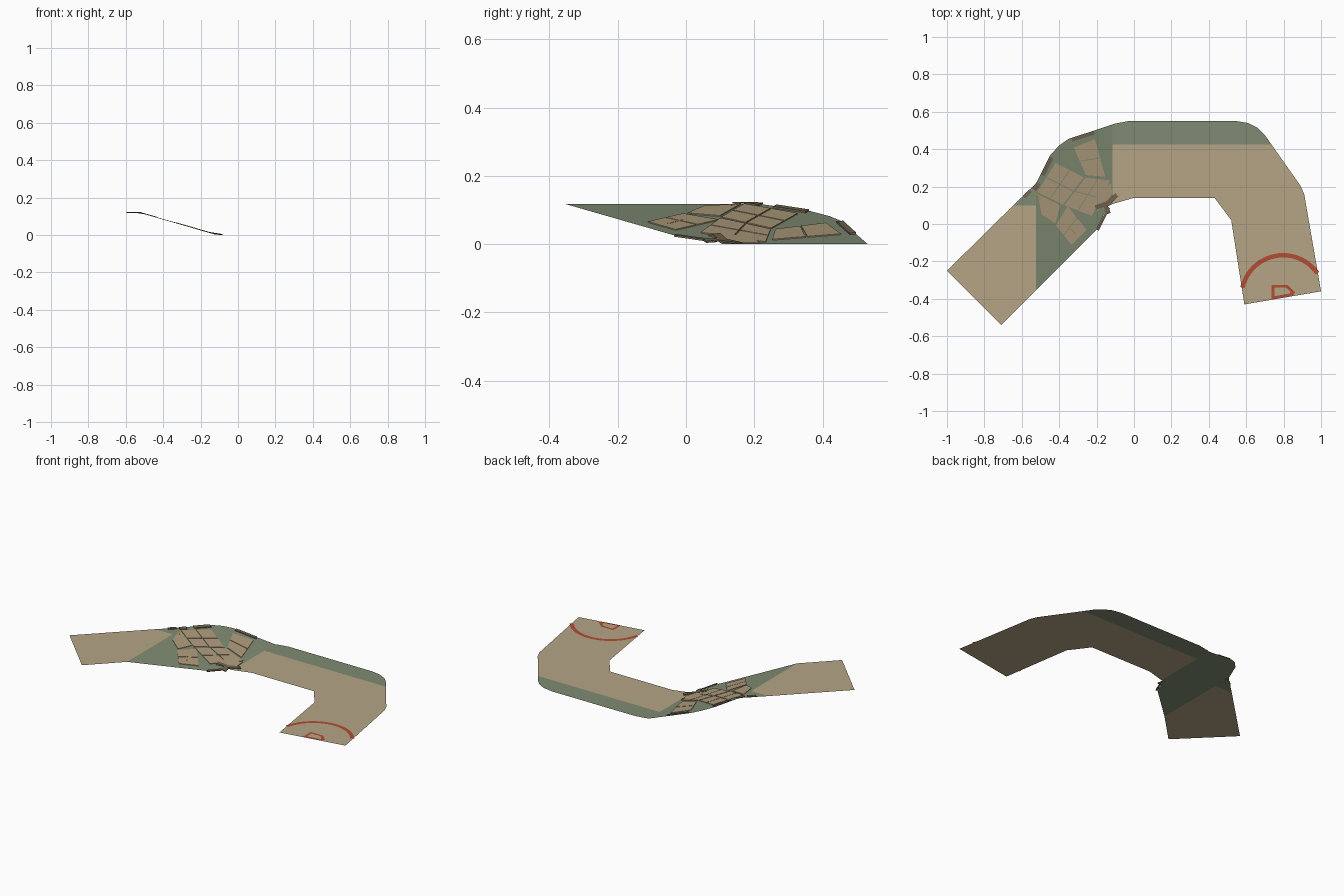
import bpy, bmesh, math
from mathutils import Vector

cube = bpy.data.objects.get("Cube")
if cube:
    bpy.data.objects.remove(cube)

TOP = 0.118          # height of the upper landing
X_HI, X_LO = -0.525, -0.115   # ramp ends


def material(name, rgb):
    m = bpy.data.materials.new(name)
    m.use_nodes = True
    m.diffuse_color = (*rgb, 1)
    m.node_tree.nodes["Principled BSDF"].inputs["Base Color"].default_value = (*rgb, 1)
    return m


SAND = material("sand", (0.46, 0.375, 0.24))
GRASS = material("grass", (0.215, 0.26, 0.17))
SLAB = material("slab_stone", (0.43, 0.335, 0.205))
ROCK = material("dark_rock", (0.17, 0.13, 0.085))
RED = material("red_paint", (0.45, 0.075, 0.033))
OCHRE = material("ochre", (0.43, 0.26, 0.09))


def ground(x):
    t = (X_LO - x) / (X_LO - X_HI)
    return TOP * min(1, max(0, t))


def build(name, polys, mat, lift=0.0, thick=0.0):
    """Flat polygons draped on the ground, optionally with thickness."""
    bm = bmesh.new()
    for poly in polys:
        f = bm.faces.new([bm.verts.new((x, y, ground(x) + lift)) for x, y in poly])
        f.normal_update()
        if f.normal.z < 0:
            f.normal_flip()
        if thick:
            base = bmesh.ops.extrude_face_region(bm, geom=[f])
            up = [v for v in base["geom"] if isinstance(v, bmesh.types.BMVert)]
            bmesh.ops.translate(bm, verts=up, vec=(0, 0, thick))
    if thick:
        bmesh.ops.recalc_face_normals(bm, faces=bm.faces)
    me = bpy.data.meshes.new(name)
    bm.to_mesh(me)
    bm.free()
    ob = bpy.data.objects.new(name, me)
    me.materials.append(mat)
    bpy.context.collection.objects.link(ob)
    return ob


def strip(path, width):
    """Quads along a path, offset to its right-hand side."""
    pts = [Vector(p) for p in path]
    offs = []
    for i, p in enumerate(pts):
        d = (pts[min(i + 1, len(pts) - 1)] - pts[max(i - 1, 0)]).normalized()
        offs.append(p + Vector((d.y, -d.x)) * width)
    return [(pts[i], pts[i + 1], offs[i + 1], offs[i]) for i in range(len(pts) - 1)]


def paving(corners, nu, nv, gap=0.025):
    """Split a four-cornered patch into slabs with narrow joints."""
    a, b, c, d = [Vector(p) for p in corners]

    def at(u, v):
        return a.lerp(b, u).lerp(d.lerp(c, u), v)
    out = []
    for i in range(nu):
        for j in range(nv):
            u0, u1 = (i + gap) / nu, (i + 1 - gap) / nu
            v0, v1 = (j + gap) / nv, (j + 1 - gap) / nv
            out.append((at(u0, v0), at(u1, v0), at(u1, v1), at(u0, v1)))
    return out


# Upper landing
build("upper_landing", [[(-1, -.25), (-.71, -.54), (X_HI, -.355), (X_HI, .1), (-.645, .1)]], SAND)
build("landing_verge", [[(-.645, .1), (X_HI, .1), (X_HI, .215)]], GRASS)

# Grassy ramp
build("ramp", [[(X_HI, -.355), (-.2, -.03), (-.14, .095), (X_LO, .107), (X_LO, .532),
                (-.35, .455), (-.4, .42), (-.45, .365), (X_HI, .215)]], GRASS)

# Lower path and its back verge
build("lower_path", [[(X_LO, .107), (0, .14), (.43, .14), (.52, .02), (.59, -.43), (1, -.36),
                      (.91, .16), (.89, .205), (.735, .425), (X_LO, .425)]], SAND)
build("back_verge", [[(X_LO, .425), (.735, .425), (.7, .475), (.66, .515), (.61, .54),
                      (.55, .55), (-.03, .55), (-.1, .537), (X_LO, .532)]], GRASS)

# Paving slabs on the ramp
slabs = paving([(-.326, .41), (-.207, .457), (-.15, .25), (-.26, .26)], 1, 2)
slabs += paving([(-.26, .25), (-.125, .235), (-.225, .04), (-.375, .1)], 2, 2)
slabs += paving([(-.42, .33), (-.265, .25), (-.38, .1), (-.52, .17)], 2, 2)
slabs += paving([(-.52, .165), (-.39, .1), (-.42, -.0), (-.495, .05)], 1, 1)
slabs += paving([(-.42, -.01), (-.355, .1), (-.25, -.03), (-.335, -.115)], 1, 2)
slabs += paving([(-.205, .17), (-.12, .22), (-.115, .16), (-.2, .06)], 1, 1)
build("paving_slabs", slabs, SLAB, 0.0005, 0.003)

# Ochre chips on two slabs
build("ochre_chips", strip([(-.35, -.01), (-.31, -.05)], .008)
      + strip([(-.52, .17), (-.495, .13)], .008), OCHRE, 0.0037, 0.0005)

# Dark rocks along the ramp edges
rocks = strip([(-.335, .46), (-.215, .498)], .02)
rocks += strip([(-.5, .265), (-.45, .36)], .022)
rocks += strip([(-.595, .15), (-.56, .185)], .02)
rocks += strip([(-.545, .19), (-.52, .225)], .025)
rocks += strip([(-.21, .1), (-.15, .12), (-.1, .165)], .025)
rocks += strip([(-.15, .12), (-.125, .06)], .022)
rocks += strip([(-.14, .09), (-.2, -.03)], -.012)
build("edge_rocks", rocks, ROCK, 0.0005, 0.005)

# Painted arc and small marker at the path end
CENTRE = Vector((.797, -.39))
arc = []
for k in range(25):
    a = math.radians(167 - k * 132 / 24)
    arc.append(CENTRE + Vector((math.cos(a), math.sin(a))) * .235)
build("painted_arc", strip(arc, .024), RED, 0.002)
marker = [(.735, -.403), (.735, -.325), (.82, -.325), (.862, -.365), (.85, -.382), (.735, -.403)]
inner = [(.75, -.386), (.75, -.34), (.813, -.34), (.838, -.364), (.832, -.372), (.75, -.386)]
build("painted_marker", [(marker[i], marker[i + 1], inner[i + 1], inner[i])
                         for i in range(len(marker) - 1)], RED, 0.002)
